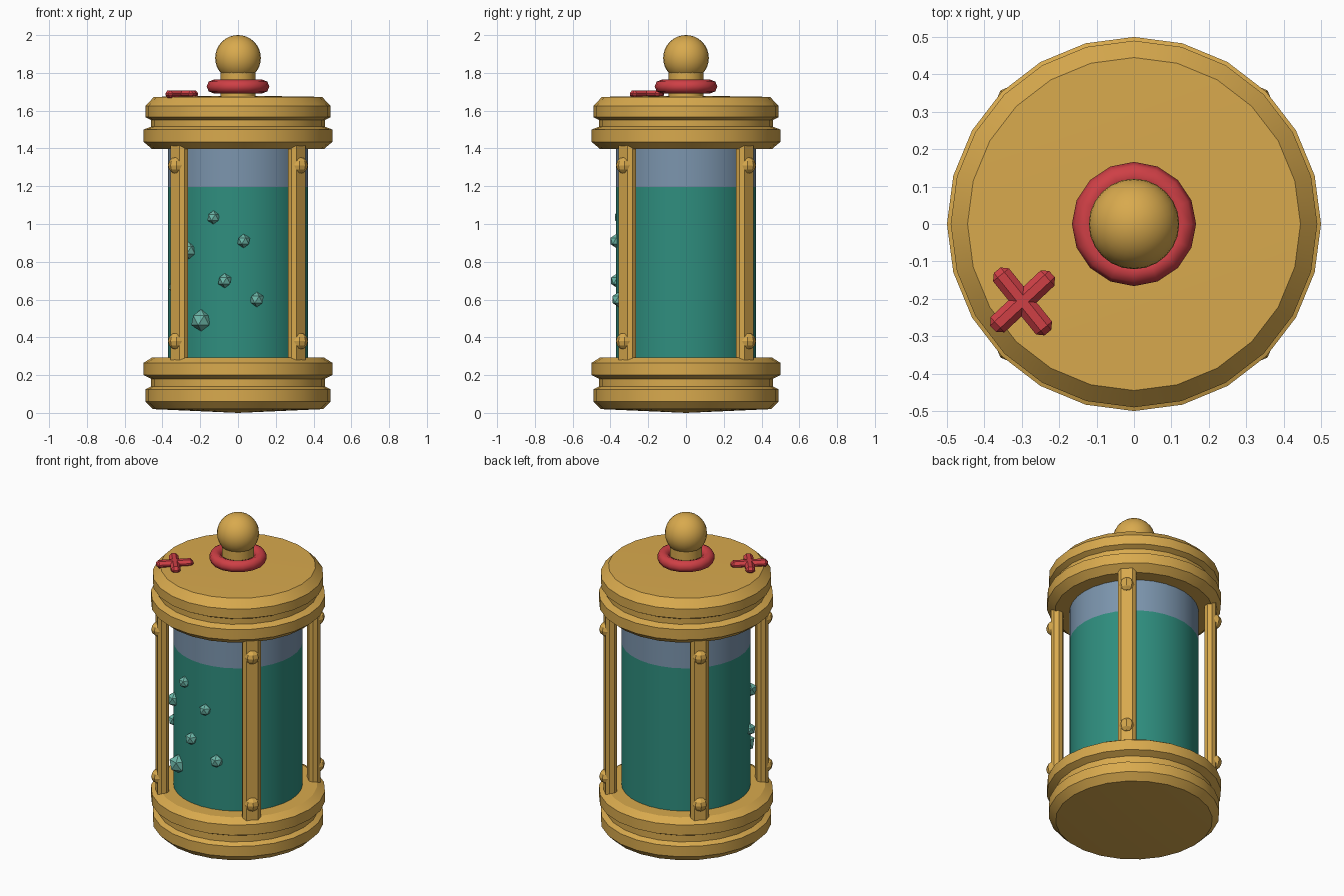
import bpy, bmesh, math
from mathutils import Matrix, Vector

if "Cube" in bpy.data.objects:
    bpy.data.objects.remove(bpy.data.objects["Cube"])


def mat(name, rgb):
    m = bpy.data.materials.new(name)
    m.diffuse_color = (*rgb, 1)
    m.use_nodes = True
    m.node_tree.nodes["Principled BSDF"].inputs["Base Color"].default_value = m.diffuse_color
    return m


GOLD = mat("brass", (0.69, 0.40, 0.075))
RED = mat("red", (0.62, 0.05, 0.06))
TEAL = mat("teal_liquid", (0.028, 0.27, 0.21))
GLASS = mat("grey_blue_glass", (0.20, 0.30, 0.42))
BUBBLE = mat("pale_teal", (0.15, 0.47, 0.39))


def finish(name, bm, *mats, smooth=None):
    bmesh.ops.recalc_face_normals(bm, faces=bm.faces)
    me = bpy.data.meshes.new(name)
    bm.to_mesh(me)
    bm.free()
    ob = bpy.data.objects.new(name, me)
    bpy.context.collection.objects.link(ob)
    for m in mats:
        me.materials.append(m)
    if smooth:
        bpy.ops.object.select_all(action='DESELECT')
        ob.select_set(True)
        bpy.context.view_layer.objects.active = ob
        bpy.ops.object.shade_smooth_by_angle(angle=math.radians(smooth))
    return ob


def lathe(profile, sides, closed=False):
    """Revolve (radius, z) points around z; radius 0 gives a pole."""
    bm = bmesh.new()
    rings = []
    for r, z in profile:
        if r == 0:
            rings.append([bm.verts.new((0, 0, z))] * sides)
        else:
            rings.append([bm.verts.new((r * math.cos(a), r * math.sin(a), z))
                          for a in (2 * math.pi * i / sides for i in range(sides))])
    pairs = list(zip(rings, rings[1:]))
    if closed:
        pairs.append((rings[-1], rings[0]))
    for a, b in pairs:
        for i in range(sides):
            j = (i + 1) % sides
            bm.faces.new(dict.fromkeys((a[i], a[j], b[j], b[i])))
    return bm


def bevel_box(size, bevel, matrix):
    bm = bmesh.new()
    bmesh.ops.create_cube(bm, size=1, matrix=Matrix.Diagonal((*size, 1)))
    bmesh.ops.bevel(bm, geom=bm.edges[:], offset=bevel, segments=1, affect='EDGES')
    bm.transform(matrix)
    return bm


# grooved base and lid
finish("base", lathe([(0, 0), (0.45, 0.02), (0.49, 0.06), (0.49, 0.125), (0.46, 0.14),
                      (0.46, 0.18), (0.50, 0.2), (0.50, 0.265), (0.455, 0.293), (0, 0.293)], 24),
       GOLD, smooth=30)
finish("lid", lathe([(0, 1.397), (0.455, 1.397), (0.50, 1.435), (0.50, 1.5), (0.46, 1.515),
                     (0.46, 1.55), (0.49, 1.566), (0.49, 1.625), (0.445, 1.673), (0, 1.68)], 24),
       GOLD, smooth=30)

# glass tube, coloured teal below the liquid line
bm = lathe([(0, 0.27), (0.37, 0.27), (0.37, 1.195), (0.37, 1.42), (0, 1.42)], 32)
for f in bm.faces:
    f.material_index = 0 if f.calc_center_median().z < 1.195 else 1
finish("liquid_tube", bm, TEAL, GLASS, smooth=30)

# four flat pillars, each with two studs
for k in range(4):
    turn = Matrix.Rotation(math.radians(45 + 90 * k), 4, 'Z')
    finish(f"pillar_{k + 1}", bevel_box((0.066, 0.105, 1.18), 0.019,
           turn @ Matrix.Translation((0.44, 0, 0.845))), GOLD)
    for label, z in (("lower", 0.38), ("upper", 1.31)):
        bm = bmesh.new()
        bmesh.ops.create_uvsphere(bm, u_segments=8, v_segments=6, radius=0.045,
                                  matrix=turn @ Matrix.Translation((0.46, 0, z)))
        finish(f"{label}_stud_{k + 1}", bm, GOLD)

# bubbles sitting on the front left of the tube
for i, (x, z, r) in enumerate([(-0.13, 1.035, 0.036), (0.03, 0.91, 0.037), (-0.07, 0.70, 0.039),
                               (0.10, 0.60, 0.04), (-0.195, 0.49, 0.058),
                               (-0.26, 0.86, 0.045), (-0.335, 0.67, 0.037)]):
    y = -math.sqrt(0.37 ** 2 - x * x)
    bm = bmesh.new()
    bmesh.ops.create_icosphere(bm, subdivisions=1, radius=r,
                               matrix=Matrix.Translation((x, y, z)))
    finish(f"bubble_{i + 1}", bm, BUBBLE)

# neck, knob and red collar on top
finish("neck", lathe([(0, 1.66), (0.093, 1.66), (0.093, 1.83), (0, 1.83)], 16), GOLD, smooth=30)
bm = bmesh.new()
bmesh.ops.create_uvsphere(bm, u_segments=24, v_segments=16, radius=0.121,
                          matrix=Matrix.Translation((0, 0, 1.879)))
finish("knob", bm, GOLD, smooth=40)
ring = [(0.13 + 0.036 * math.cos(a), 1.728 + 0.036 * math.sin(a))
        for a in (math.pi * i / 4 for i in range(8))]
finish("collar", lathe(ring, 16, closed=True), RED, smooth=50)

# small red cross lying on the lid
for i, angle in enumerate((43, -51)):
    finish(f"cross_bar_{i + 1}", bevel_box((0.215, 0.055, 0.042), 0.016,
           Matrix.Translation((-0.298, -0.207, 1.687)) @
           Matrix.Rotation(math.radians(angle), 4, 'Z')), RED)
